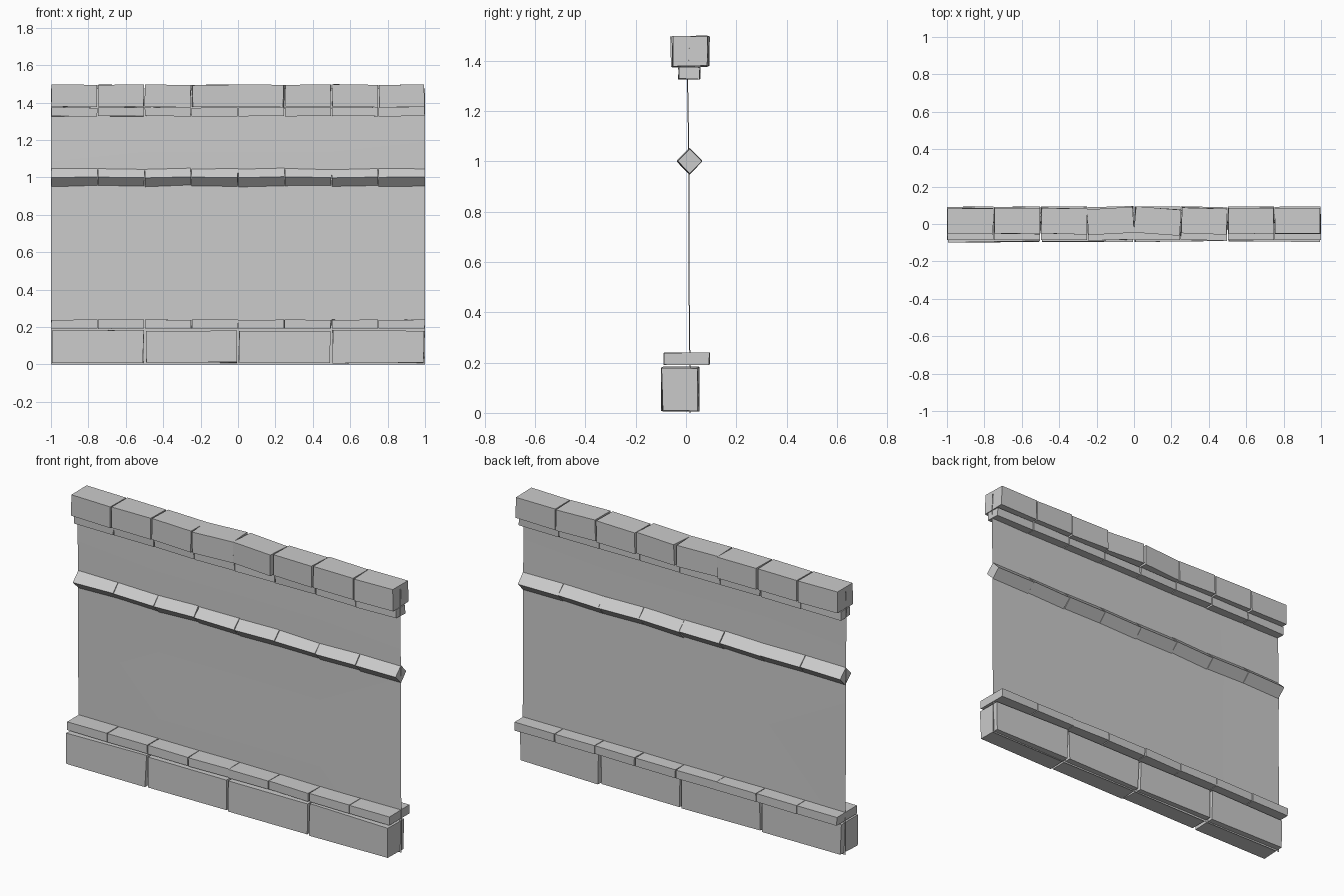
import bpy, bmesh, random
from math import radians
from mathutils import Matrix, Vector

if "Cube" in bpy.data.objects:
    bpy.data.objects.remove(bpy.data.objects["Cube"])

random.seed(4)


def block(name, loc, size, pitch=0.0, yaw=0.0, roll=0.0, jitter=0.0):
    """Slightly crooked block; pitch tilts in the front view, yaw in the top view."""
    bm = bmesh.new()
    bmesh.ops.create_cube(bm, size=1)
    rot = (Matrix.Rotation(radians(yaw), 4, 'Z') @ Matrix.Rotation(radians(-pitch), 4, 'Y')
           @ Matrix.Rotation(radians(roll), 4, 'X'))
    bm.transform(Matrix.Translation(loc) @ rot @ Matrix.Diagonal((*size, 1)))
    for v in bm.verts:
        v.co += Vector(random.uniform(-jitter, jitter) for _ in range(3))
    me = bpy.data.meshes.new(name)
    bm.to_mesh(me)
    bm.free()
    ob = bpy.data.objects.new(name, me)
    bpy.context.collection.objects.link(ob)
    return ob


def course(name, n, y, z, size, pitch, yaw, roll=0.0, jitter=0.002):
    """A row of n blocks along the wall."""
    step = 2 / n
    for i in range(n):
        block(f"{name}_{i + 1}", (-1 + step * (i + 0.5), y, z), size,
              pitch[i], yaw[i], roll, jitter)


# Thin wall sheet, gently leaning and bowed
bm = bmesh.new()
levels = [(0.0, 0.015), (0.24, 0.015), (0.6, 0.011), (0.97, 0.012), (1.33, 0.006), (1.475, 0.012)]
rows = [[bm.verts.new((-1 + 0.5 * i, y + 0.002 * (-1) ** i, z)) for i in range(5)]
        for z, y in levels]
for a, b in zip(rows, rows[1:]):
    for i in range(4):
        bm.faces.new((a[i], a[i + 1], b[i + 1], b[i])).smooth = True
me = bpy.data.meshes.new("wall_sheet")
bm.to_mesh(me)
bm.free()
bpy.context.collection.objects.link(bpy.data.objects.new("wall_sheet", me))

# Large base stones
course("base_stone", 4, -0.023, 0.095, (0.486, 0.143, 0.172),
       [0, 0, 0, 0], [0.3, -0.3, 0.4, -0.2], jitter=0.004)

# Ledge above the base
course("base_ledge", 8, 0.003, 0.215, (0.246, 0.178, 0.047),
       [0, 0.2, 0, 0, 0.2, 0, -0.2, 0], [0, 0, -0.3, 1.6, 0, -1.6, 0, 0], jitter=0.001)

# Middle rail, square bars set on edge
course("middle_rail", 8, 0.014, 1.0, (0.247, 0.069, 0.069),
       [1.0, -0.7, 1.6, 0, 1.5, -0.8, 1.3, 0.1],
       [0.5, -0.5, 0.7, 0, -0.6, 0.5, 0, 0.4], roll=45, jitter=0.001)

# Thin strip below the coping
course("coping_strip", 8, 0.013, 1.35, (0.245, 0.084, 0.046),
       [0.2, 0.4, -0.2, 0.2, 0.3, -0.2, 0.2, 0.2],
       [0, 0.4, -0.4, 0.5, -0.5, 0.3, 0, 0])

# Coping blocks on top
course("coping_block", 8, 0.016, 1.436, (0.243, 0.137, 0.118),
       [-0.5, 0, -0.9, 0.6, -1.0, 0, -0.9, 0.8],
       [-0.4, -0.7, -1.0, 3.8, -4.2, -2.0, 0.5, 0.4])
